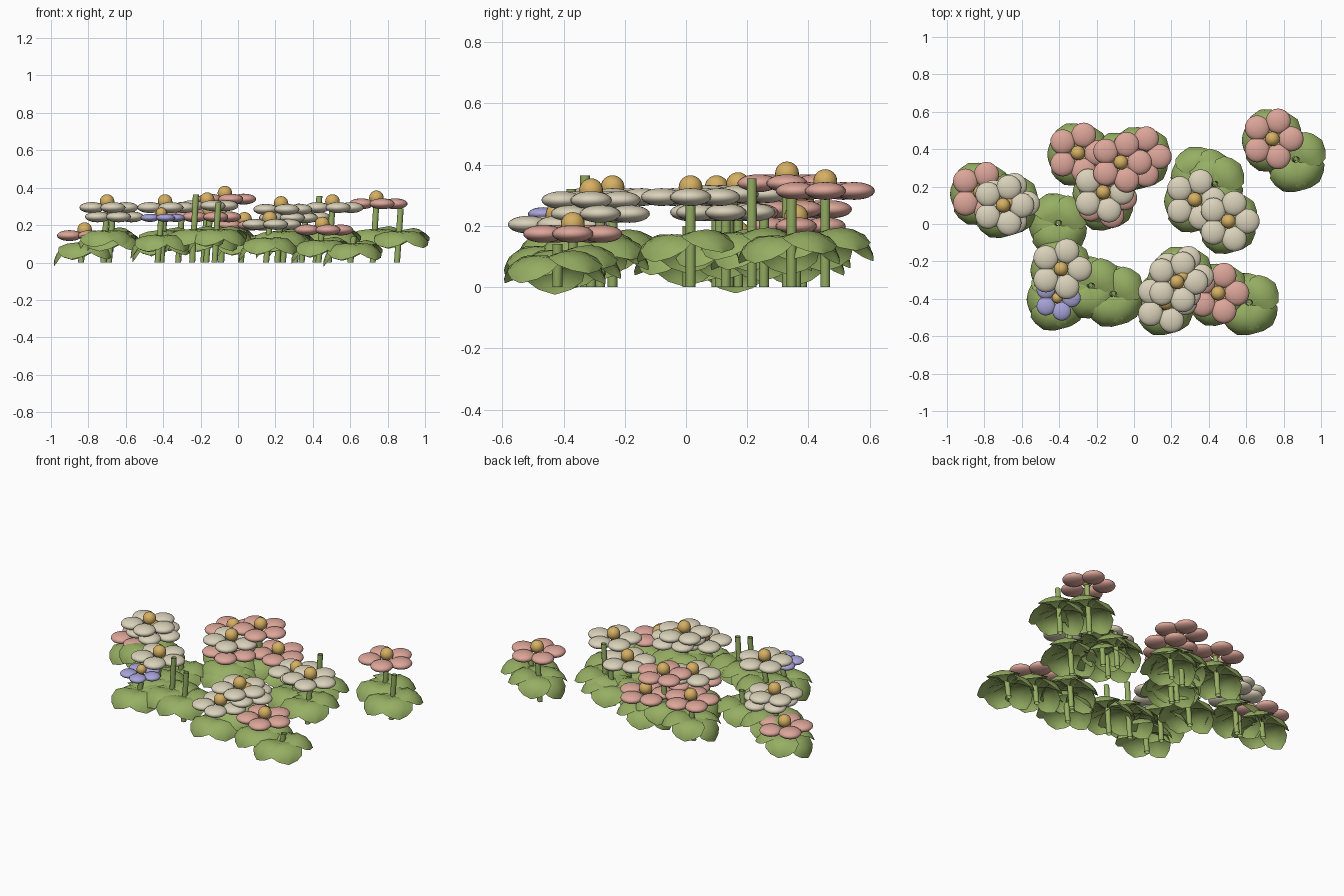
import bpy, bmesh
from math import cos, sin, radians
from mathutils import Matrix, Vector

cube = bpy.data.objects.get("Cube")
if cube:
    bpy.data.objects.remove(cube)


def material(name, r, g, b):
    m = bpy.data.materials.new(name)
    m.use_nodes = True
    m.diffuse_color = (r, g, b, 1)
    m.node_tree.nodes["Principled BSDF"].inputs["Base Color"].default_value = (r, g, b, 1)
    return m


green = material("leaf green", .305, .425, .125)
gold = material("golden centre", .67, .43, .125)
petal_colours = {
    "cream": material("cream petal", .70, .64, .49),
    "pink": material("pink petal", .72, .38, .32),
    "blue": material("lavender petal", .39, .37, .69),
}


def finish(name, bm, mat):
    mesh = bpy.data.meshes.new(name)
    bm.to_mesh(mesh)
    bm.free()
    mesh.materials.append(mat)
    for p in mesh.polygons:
        p.use_smooth = True
    obj = bpy.data.objects.new(name, mesh)
    bpy.context.collection.objects.link(obj)


def ellipsoid(bm, centre, size):
    matrix = Matrix.Translation(centre) @ Matrix.Diagonal((*size, 1))
    bmesh.ops.create_uvsphere(bm, u_segments=20, v_segments=12, radius=1, matrix=matrix)


# Open tube with a slight lean
def add_stem(x, y, top):
    bm = bmesh.new()
    bmesh.ops.create_cone(bm, cap_ends=False, segments=12, radius1=.016, radius2=.016, depth=1)
    for v in bm.verts:
        t = v.co.z + .5
        v.co = Vector((x + v.co.x - .02 * (1 - t), y + v.co.y, t * top))
    finish("stem", bm, green)


# Leaf stations: distance along, half width, midrib height, edge drop
LEAF = [(.005, .012, 0, 0), (.045, .07, .035, .015), (.09, .1, .053, .025),
        (.14, .09, .045, .03), (.17, .055, .025, .02), (.19, .003, 0, 0)]
# Heading and downward pitch of each leaf in degrees
LEAVES = [(37, 14), (108, 25), (180, 37), (250, 24), (320, 24)]


# Five broad arching leaves around a stem, some flat and some drooping
def add_leaves(x, y, height):
    bm = bmesh.new()
    for heading, pitch in LEAVES:
        turn = (Matrix.Translation((x, y, height)) @ Matrix.Rotation(radians(heading), 4, "Z")
                @ Matrix.Rotation(radians(pitch), 4, "Y"))
        rows = []
        for along, half, rise, drop in LEAF:
            rows.append([bm.verts.new(turn @ Vector((along, s * half, rise - drop * s * s)))
                         for s in (-1, -.5, 0, .5, 1)])
        for a, b in zip(rows, rows[1:]):
            for i in range(4):
                bm.faces.new((a[i], b[i], b[i + 1], a[i + 1]))
    finish("leaves", bm, green)


# Five flattened petals around a round centre
def add_flower(colour, x, y, z, size):
    bm = bmesh.new()
    for k in range(5):
        a = radians(72 * k)
        ellipsoid(bm, (x + .1 * size * cos(a), y + .1 * size * sin(a), z - .006),
                  (.067 * size, .067 * size, .029 * size))
    finish(colour + "_petals", bm, petal_colours[colour])
    bm = bmesh.new()
    r = .039 * size
    ellipsoid(bm, (x, y, z + .026 * size), (r, r, r))
    finish("flower_centre", bm, gold)


def add_plant(x, y, top, colour=None, size=1):
    add_stem(x, y, top)
    add_leaves(x - .012, y - .008, min(.03 + .43 * top, .165))
    if colour:
        add_flower(colour, x, y, top, size)


# Blooming plants
flowers = {
    "pink": [(-.82, .17, .15), (-.30, .38, .26), (-.07, .33, .345), (.035, .36, .205),
             (-.15, .14, .25), (.74, .455, .32), (.45, -.37, .18)],
    "cream": [(-.70, .10, .3), (-.67, .11, .25), (-.165, .17, .31), (.325, .13, .25),
              (.505, .015, .3), (.23, -.31, .29), (.26, -.28, .245), (.17, -.42, .21),
              (-.39, -.24, .3)],
}
for colour, spots in flowers.items():
    for x, y, z in spots:
        add_plant(x, y, z, colour)
add_plant(-.41, -.395, .245, "blue", .75)

# Plants without a bloom
for x, y, z in [(-.40, .005, .2), (.36, .255, .24), (.435, .215, .355), (-.225, -.33, .365),
                (-.105, -.375, .32), (.87, .345, .29), (.62, -.42, .14)]:
    add_plant(x, y, z)
